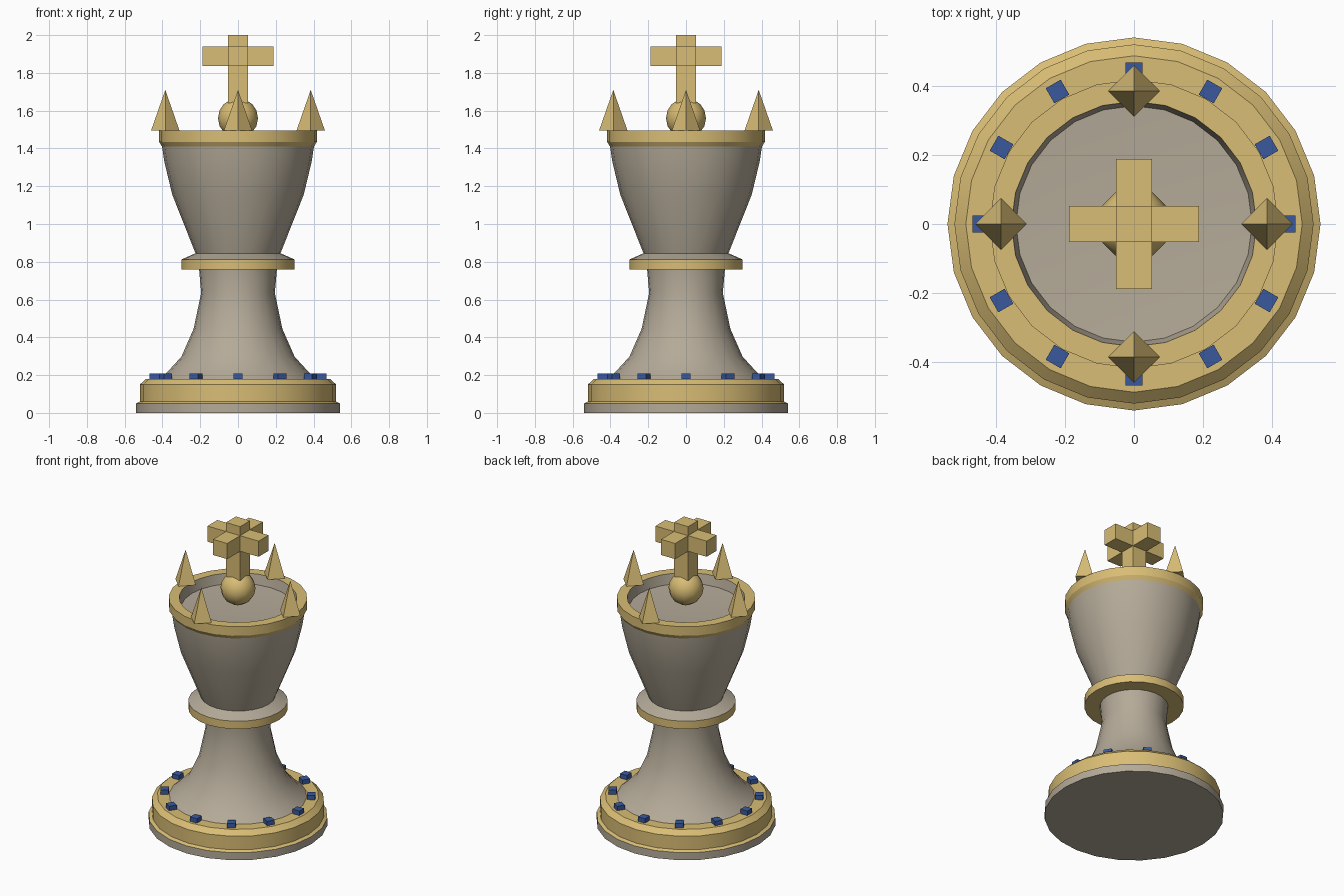
import bpy, bmesh, math
from mathutils import Matrix

if "Cube" in bpy.data.objects:
    bpy.data.objects.remove(bpy.data.objects["Cube"])

SIDES = 24


def material(name, srgb):
    m = bpy.data.materials.new(name)
    lin = [((c / 255 + 0.055) / 1.055) ** 2.4 for c in srgb]
    m.diffuse_color = (*lin, 1)
    m.use_nodes = True
    m.node_tree.nodes["Principled BSDF"].inputs["Base Color"].default_value = m.diffuse_color
    return m


GOLD = material("gold", (217, 189, 117))
STONE = material("warm_grey", (180, 170, 152))
BLUE = material("blue", (58, 90, 158))


def finish(name, bm, mat, smooth=False):
    me = bpy.data.meshes.new(name)
    bm.to_mesh(me)
    bm.free()
    me.materials.append(mat)
    ob = bpy.data.objects.new(name, me)
    bpy.context.collection.objects.link(ob)
    if smooth:
        bpy.ops.object.select_all(action='DESELECT')
        ob.select_set(True)
        bpy.context.view_layer.objects.active = ob
        bpy.ops.object.shade_smooth_by_angle(angle=math.radians(32))
    return ob


def lathe(name, profile, mat):
    """Turn an (r, z) profile, listed so that faces point outward, around z."""
    bm = bmesh.new()
    rings = []
    for r, z in profile:
        if r == 0:
            rings.append([bm.verts.new((0, 0, z))] * SIDES)
        else:
            rings.append([bm.verts.new((r * math.cos(a), r * math.sin(a), z))
                          for a in (math.tau * i / SIDES for i in range(SIDES))])
    for lo, hi in zip(rings, rings[1:]):
        for i in range(SIDES):
            j = (i + 1) % SIDES
            bm.faces.new(list(dict.fromkeys((lo[i], lo[j], hi[j], hi[i]))))
    return finish(name, bm, mat, True)


def box(bm, size, matrix):
    bmesh.ops.create_cube(bm, size=1, matrix=matrix @ Matrix.Diagonal((*size, 1)))


# Turned body, bottom to top
lathe("foot", [(0, 0), (0.54, 0), (0.54, 0.05)], STONE)
lathe("base_band", [(0.54, 0.05), (0.52, 0.06), (0.52, 0.15), (0.487, 0.18), (0.415, 0.18)], GOLD)
lathe("stem", [(0.415, 0.18), (0.38, 0.21), (0.30, 0.297), (0.235, 0.445),
               (0.195, 0.635), (0.206, 0.76)], STONE)
lathe("collar", [(0.206, 0.76), (0.30, 0.76), (0.30, 0.812)], GOLD)
lathe("collar_top", [(0.30, 0.812), (0.225, 0.845)], STONE)
lathe("bowl", [(0.225, 0.845), (0.348, 1.155), (0.39, 1.33), (0.402, 1.41)], STONE)
lathe("rim", [(0.402, 1.41), (0.418, 1.435), (0.418, 1.495), (0.355, 1.495)], GOLD)
lathe("bowl_inside", [(0.355, 1.495), (0.342, 1.43), (0, 1.41)], STONE)

# Ring of gems on the base
bm = bmesh.new()
for i in range(12):
    box(bm, (0.05, 0.05, 0.035),
        Matrix.Rotation(math.tau * i / 12, 4, 'Z') @ Matrix.Translation((0.443, 0, 0.192)))
finish("base_gems", bm, BLUE)

# Four crown spikes
bm = bmesh.new()
for i in range(4):
    bmesh.ops.create_cone(
        bm, cap_ends=True, segments=4, radius1=0.075, radius2=0, depth=0.215,
        matrix=Matrix.Rotation(math.tau * i / 4, 4, 'Z') @ Matrix.Translation((0.385, 0, 1.6025)))
finish("crown_spikes", bm, GOLD)

# Ball finial
bm = bmesh.new()
bmesh.ops.create_uvsphere(bm, u_segments=12, v_segments=8, radius=0.106,
                          matrix=Matrix.Translation((0, 0, 1.56)))
finish("ball", bm, GOLD, True)

# Three-way cross
bm = bmesh.new()
box(bm, (0.104, 0.104, 0.36), Matrix.Translation((0, 0, 1.82)))
for side in range(4):
    box(bm, (0.138, 0.104, 0.104),
        Matrix.Rotation(math.tau * side / 4, 4, 'Z') @ Matrix.Translation((0.119, 0, 1.888)))
finish("cross", bm, GOLD)
